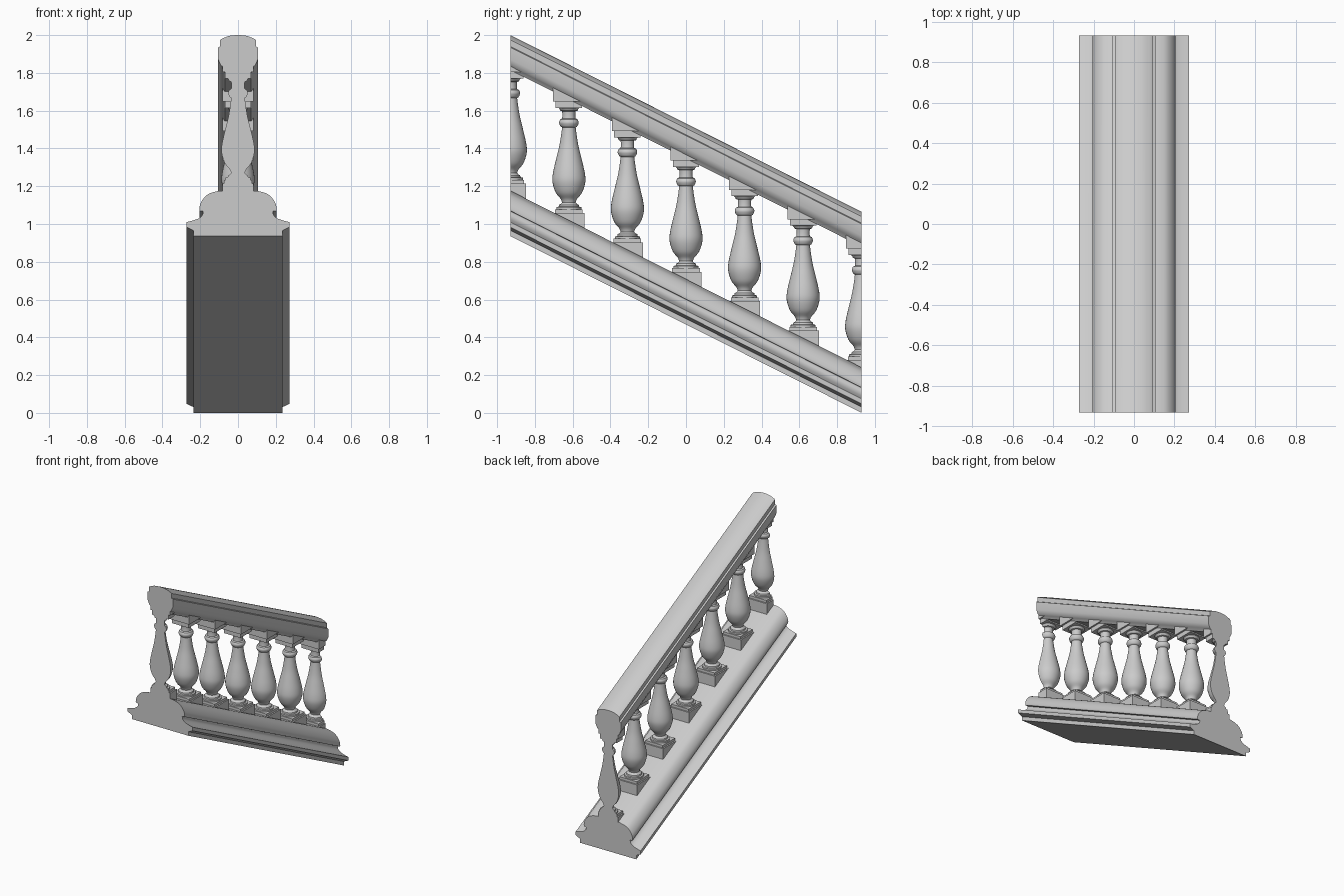
import bpy, bmesh
from math import radians, pi, cos, sin
from mathutils import Matrix, Vector

if "Cube" in bpy.data.objects:
    bpy.data.objects.remove(bpy.data.objects["Cube"])

L = 0.93            # half length
SLOPE = 0.503       # drop per unit of y
SPACING = 0.31


def finish(name, bm, angle=30):
    bmesh.ops.recalc_face_normals(bm, faces=bm.faces)
    me = bpy.data.meshes.new(name)
    bm.to_mesh(me)
    bm.free()
    ob = bpy.data.objects.new(name, me)
    bpy.context.collection.objects.link(ob)
    bpy.ops.object.select_all(action='DESELECT')
    ob.select_set(True)
    bpy.context.view_layer.objects.active = ob
    bpy.ops.object.shade_smooth_by_angle(angle=radians(angle))
    return ob


def spline(pts, n=4):
    out = []
    for i in range(len(pts) - 1):
        p = [Vector(pts[min(max(i + k, 0), len(pts) - 1)]) for k in (-1, 0, 1, 2)]
        for j in range(n):
            t = j / n
            out.append(tuple(0.5 * (2 * p[1] + (p[2] - p[0]) * t
                       + (2 * p[0] - 5 * p[1] + 4 * p[2] - p[3]) * t * t
                       + (3 * p[1] - p[0] - 3 * p[2] + p[3]) * t ** 3)))
    return out + [tuple(pts[-1])]


def sloped_bar(name, half):
    # mirrored half profile (x, z at the high end), sheared down the slope
    ring = half + [(-x, z) for x, z in reversed(half)]
    bm = bmesh.new()
    a = [bm.verts.new((x, -L, z)) for x, z in ring]
    b = [bm.verts.new((x, L, z - 2 * L * SLOPE)) for x, z in ring]
    n = len(ring)
    for i in range(n):
        bm.faces.new((a[i], a[(i + 1) % n], b[(i + 1) % n], b[i]))
    bm.faces.new(a)
    bm.faces.new(b[::-1])
    finish(name, bm)


def box(bm, h, z0, z1):
    m = Matrix.Translation((0, 0, (z0 + z1) / 2)) @ Matrix.Diagonal((2 * h, 2 * h, z1 - z0, 1))
    bmesh.ops.create_cube(bm, size=1, matrix=m)


def lathe(bm, prof, seg=32):
    rings = [[bm.verts.new((r * cos(2 * pi * i / seg), r * sin(2 * pi * i / seg), z))
              for i in range(seg)] for r, z in prof]
    for a, b in zip(rings, rings[1:]):
        for i in range(seg):
            j = (i + 1) % seg
            bm.faces.new((a[i], a[j], b[j], b[i]))
    bm.faces.new(rings[0][::-1])
    bm.faces.new(rings[-1])


# turned shaft, heights for the middle baluster
foot = [(0.066, 0.765), (0.066, 0.778), (0.054, 0.78), (0.052, 0.79), (0.042, 0.795)]
belly = spline([(0.036, 0.803), (0.044, 0.822), (0.07, 0.855), (0.087, 0.91), (0.084, 0.96),
                (0.068, 1.03), (0.051, 1.10), (0.041, 1.16), (0.036, 1.20)])
collar = [(0.042, 1.203)] + spline([(0.046, 1.208), (0.052, 1.225), (0.046, 1.242)]) + [(0.036, 1.247)]
top = [(0.034, 1.265), (0.036, 1.285), (0.046, 1.288), (0.05, 1.298), (0.06, 1.306)]
SHAFT = foot + belly + collar + top


def baluster(i):
    y = i * SPACING
    parts = [lambda b: box(b, 0.083, 0.65, 0.747),    # plinth
             lambda b: box(b, 0.073, 0.746, 0.766),   # plinth step
             lambda b: lathe(b, SHAFT),               # shaft
             lambda b: box(b, 0.07, 1.303, 1.338),    # cap step
             lambda b: box(b, 0.083, 1.337, 1.43)]    # cap block
    whole = bmesh.new()
    for part in parts:
        bm = bmesh.new()
        part(bm)
        if abs(i) == 3:                               # end ones are cut in half
            res = bmesh.ops.bisect_plane(bm, geom=bm.verts[:] + bm.edges[:] + bm.faces[:],
                                         dist=1e-5, plane_co=(0, 0, 0), plane_no=(0, i, 0),
                                         clear_outer=True)
            bmesh.ops.holes_fill(bm, edges=[e for e in bm.edges if e.is_boundary], sides=0)
        bmesh.ops.recalc_face_normals(bm, faces=bm.faces)
        tmp = bpy.data.meshes.new("tmp")
        bm.to_mesh(tmp)
        bm.free()
        whole.from_mesh(tmp)
        bpy.data.meshes.remove(tmp)
    ob = finish(f"baluster_{i + 4}", whole, 35)
    ob.location = (0, y, -y * SLOPE)


# base moulding
sloped_bar("base_moulding", [(0.235, 0.936), (0.235, 0.966), (0.272, 0.983), (0.272, 1.01)]
           + spline([(0.24, 1.018), (0.208, 1.03), (0.188, 1.048), (0.184, 1.068)], 3)
           + [(0.203, 1.07)]
           + spline([(0.205, 1.08), (0.2, 1.105), (0.183, 1.135), (0.158, 1.158), (0.125, 1.17)], 3)
           + [(0.1, 1.176)])

# handrail
sloped_bar("handrail", [(0.07, 1.815), (0.083, 1.835), (0.092, 1.842), (0.105, 1.872),
                        (0.105, 1.935), (0.094, 1.94), (0.094, 1.975)]
           + spline([(0.085, 1.981), (0.05, 1.995), (0.012, 2.0)], 3))

for k in range(-3, 4):
    baluster(k)
